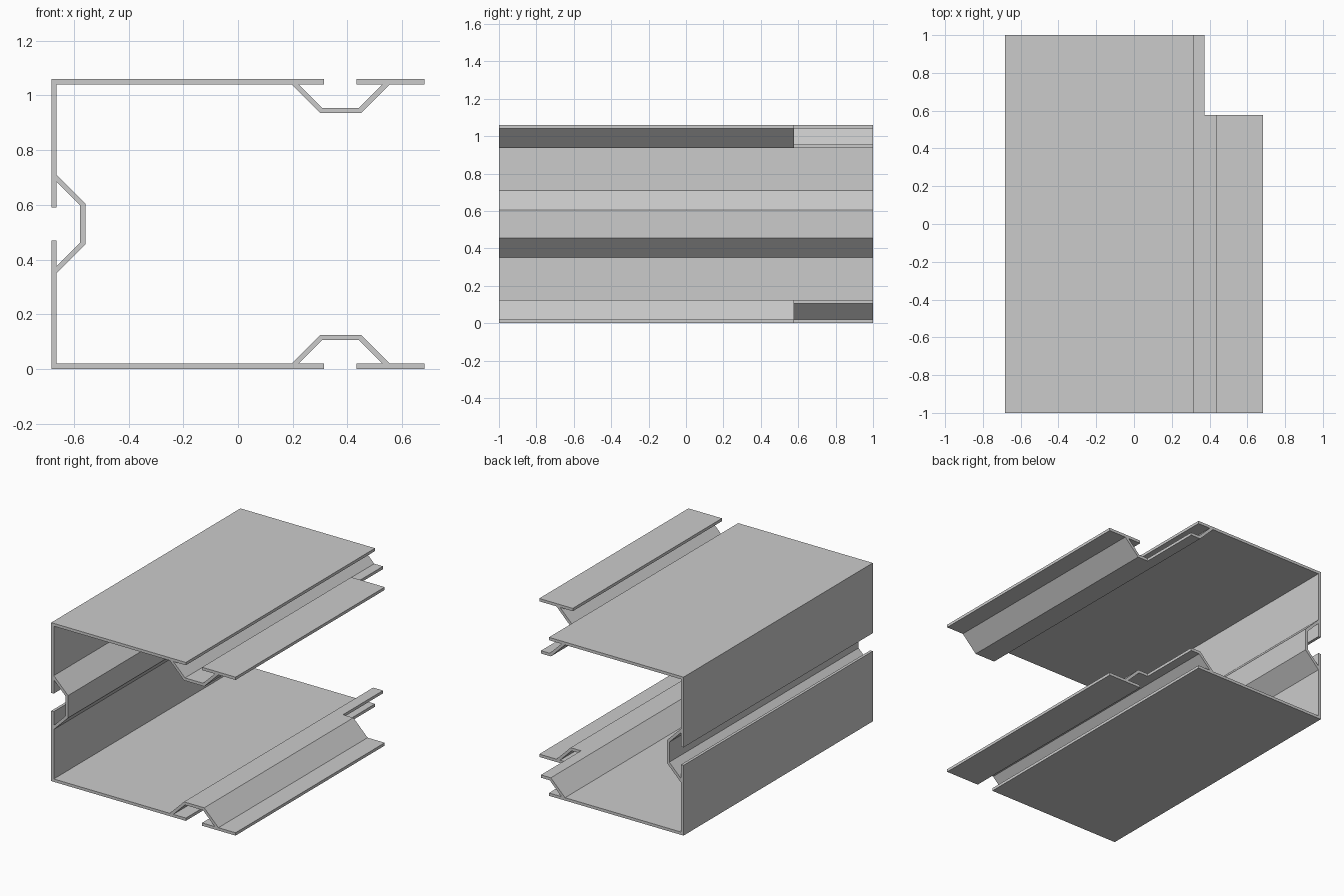
import bpy, bmesh

if "Cube" in bpy.data.objects:
    bpy.data.objects.remove(bpy.data.objects["Cube"])

H = 1.06      # overall height
W = 0.682     # half width
T = 0.019     # sheet thickness
SEAM = 0.373  # x of the joint between long and short parts
Y_SHORT = 0.577


def extrude(name, pts, y1=1.0, y0=-1.0):
    """Extrude an x-z outline along y."""
    bm = bmesh.new()
    face = bm.faces.new([bm.verts.new((x, y0, z)) for x, z in pts])
    new = bmesh.ops.extrude_face_region(bm, geom=[face])["geom"]
    verts = [v for v in new if isinstance(v, bmesh.types.BMVert)]
    bmesh.ops.translate(bm, verts=verts, vec=(0, y1 - y0, 0))
    bmesh.ops.recalc_face_normals(bm, faces=bm.faces)
    mesh = bpy.data.meshes.new(name)
    bm.to_mesh(mesh)
    bm.free()
    obj = bpy.data.objects.new(name, mesh)
    bpy.context.collection.objects.link(obj)
    return obj


def half_hat(mid):
    """Half a hat section: (distance from its axis, depth below the plate)."""
    return [(mid, 0.105), (0.075, 0.105), (0.18, 0.0),
            (0.153, 0.0), (0.067, 0.105 - T), (mid, 0.105 - T)]


for side in ("lower", "upper"):
    fz = (lambda z: z) if side == "lower" else (lambda z: H - z)

    # corner: half of the back wall plus the wide plate
    corner = [(-W, 0), (0.314, 0), (0.314, T), (-W + T, T), (-W + T, 0.47), (-W, 0.47)]
    extrude(side + "_corner_plate", [(x, fz(z)) for x, z in corner])

    # edge strip, shorter at the back
    strip = [(0.434, 0), (W, 0), (W, T), (0.434, T)]
    extrude(side + "_edge_strip", [(x, fz(z)) for x, z in strip], Y_SHORT)

    # bridge joining plate and strip: long half and short half
    c = 0.375
    extrude(side + "_bridge_long",
            [(c - u, fz(T + d)) for u, d in half_hat(c - SEAM)])
    extrude(side + "_bridge_short",
            [(c + u, fz(T + d)) for u, d in half_hat(SEAM - c)], Y_SHORT)

# bridge joining the two halves of the back wall
hat = half_hat(0)[1:5]
outline = [(u, d) for u, d in hat] + [(-u, d) for u, d in reversed(hat)]
extrude("wall_bridge", [(-W + T + d, H / 2 + u) for u, d in outline])
